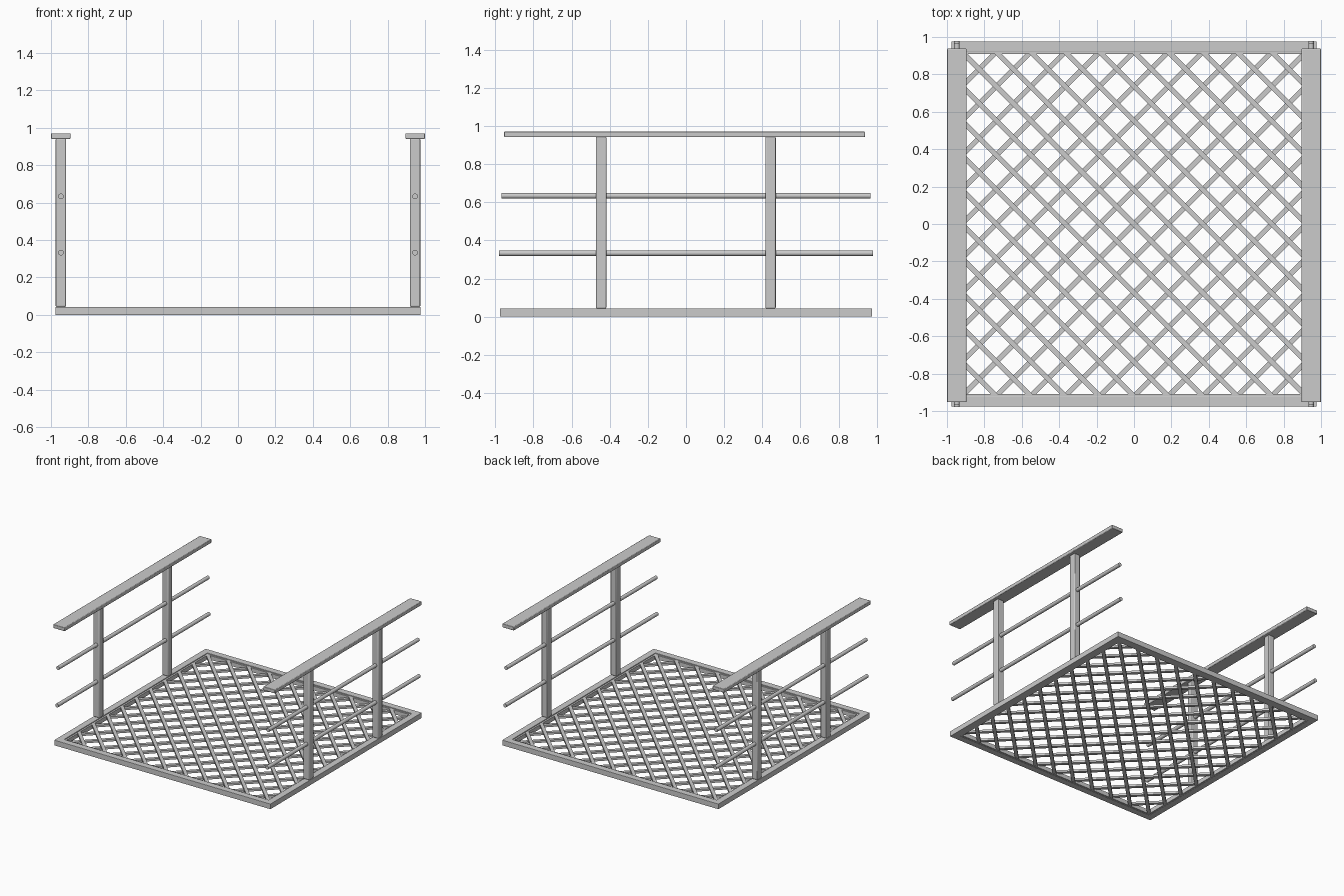
import bpy, bmesh, math
from mathutils import Matrix, Vector

if "Cube" in bpy.data.objects:
    bpy.data.objects.remove(bpy.data.objects["Cube"])


def finish(name, bm, bevel=0.0, smooth=False):
    bmesh.ops.recalc_face_normals(bm, faces=bm.faces[:])
    mesh = bpy.data.meshes.new(name)
    bm.to_mesh(mesh)
    bm.free()
    obj = bpy.data.objects.new(name, mesh)
    bpy.context.collection.objects.link(obj)
    if bevel:
        mod = obj.modifiers.new("Bevel", 'BEVEL')
        mod.width = bevel
        mod.segments = 2
    if smooth:
        bpy.ops.object.select_all(action='DESELECT')
        obj.select_set(True)
        bpy.context.view_layer.objects.active = obj
        bpy.ops.object.shade_smooth_by_angle(angle=math.radians(40))
    return obj


def add_box(bm, size, centre, angle=0.0):
    m = (Matrix.Translation(centre) @ Matrix.Rotation(angle, 4, 'Z')
         @ Matrix.Diagonal((*size, 1)))
    bmesh.ops.create_cube(bm, size=1, matrix=m)


def square_ring(name, outer, inner, z0, z1, bevel=0.0):
    """Square frame swept with mitred corners."""
    bm = bmesh.new()
    profile = [(outer, z0), (outer, z1), (inner, z1), (inner, z0)]
    corners = [(-1, -1), (1, -1), (1, 1), (-1, 1)]
    loops = [[bm.verts.new((sx * r, sy * r, z)) for r, z in profile]
             for sx, sy in corners]
    for i in range(4):
        a, b = loops[i], loops[(i + 1) % 4]
        for j in range(4):
            k = (j + 1) % 4
            bm.faces.new((a[j], b[j], b[k], a[k]))
    return finish(name, bm, bevel)


# Floor frame with a narrow inner lip
square_ring("floor_frame", 0.975, 0.922, 0.0, 0.043, 0.002)
square_ring("floor_frame_lip", 0.924, 0.908, 0.002, 0.036)

# Diagonal floor lattice in two stacked layers
PITCH, HALF, WIDTH = 0.184, 0.92, 0.027
for name, slope, z in (("lattice_upper", -1, 0.029), ("lattice_lower", 1, 0.012)):
    bm = bmesh.new()
    for k in range(-9, 10):
        c = k * PITCH
        x0, x1 = max(-HALF, c - HALF), min(HALF, c + HALF)
        mid = (x0 + x1) / 2
        y = slope * (mid - c)
        add_box(bm, ((x1 - x0) * math.sqrt(2), WIDTH, 0.017),
                Vector((mid, y, z)), slope * math.pi / 4)
    finish(name, bm)

# Railings on both sides
for side, sx in (("left", -1), ("right", 1)):
    x = sx * 0.947
    # Posts
    for end, y in (("front", -0.445), ("back", 0.443)):
        bm = bmesh.new()
        add_box(bm, (0.055, 0.055, 0.90), Vector((x, y, 0.493)))
        finish(f"{side}_{end}_post", bm, 0.006, True)
    # Flat handrail
    bm = bmesh.new()
    add_box(bm, (0.104, 1.891, 0.03), Vector((sx * 0.948, -0.0075, 0.956)))
    finish(f"{side}_handrail", bm, 0.004, True)
    # Round rods through the posts
    for level, z, length in (("lower", 0.333, 1.958), ("upper", 0.634, 1.934)):
        bm = bmesh.new()
        m = Matrix.Translation((x, 0, z)) @ Matrix.Rotation(math.pi / 2, 4, 'X')
        bmesh.ops.create_cone(bm, cap_ends=True, segments=20, radius1=0.015,
                              radius2=0.015, depth=length, matrix=m)
        finish(f"{side}_{level}_rod", bm, 0, True)
